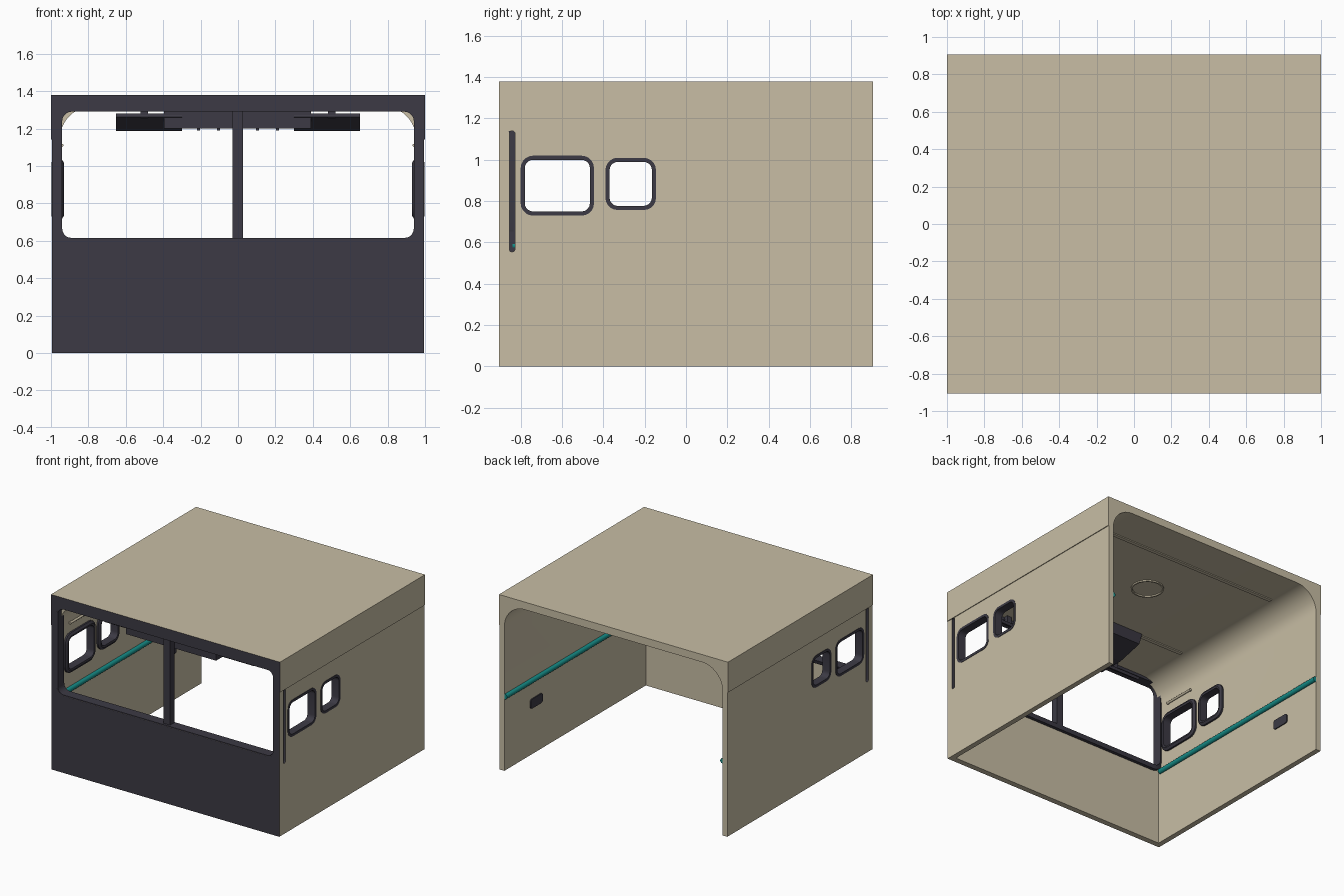
import bpy, bmesh, math
from mathutils import Vector

if "Cube" in bpy.data.objects:
    bpy.data.objects.remove(bpy.data.objects["Cube"])


def material(name, color):
    m = bpy.data.materials.new(name)
    m.diffuse_color = (*color, 1)
    m.use_nodes = True
    m.node_tree.nodes["Principled BSDF"].inputs["Base Color"].default_value = m.diffuse_color
    return m


BEIGE = material("beige paint", (0.58, 0.515, 0.375))
DARK = material("dark trim", (0.045, 0.042, 0.058))
TEAL = material("teal rail paint", (0.008, 0.27, 0.25))


def finish(name, bm, mats, smooth=True):
    bmesh.ops.recalc_face_normals(bm, faces=bm.faces)
    me = bpy.data.meshes.new(name)
    bm.to_mesh(me)
    bm.free()
    for m in mats:
        me.materials.append(m)
    ob = bpy.data.objects.new(name, me)
    bpy.context.collection.objects.link(ob)
    if smooth:
        shade(ob)
    return ob


def activate(ob):
    bpy.ops.object.select_all(action='DESELECT')
    ob.select_set(True)
    bpy.context.view_layer.objects.active = ob


def shade(ob):
    activate(ob)
    bpy.ops.object.shade_smooth_by_angle(angle=math.radians(30))


def place(axis, u, v, d):
    """Point from 2D profile coordinates (u, v) at depth d along the axis."""
    return {'x': (d, u, v), 'y': (u, d, v), 'z': (u, v, d)}[axis]


def prism(name, pts, axis, d0, d1, mats, smooth=True):
    bm = bmesh.new()
    a, b = ([bm.verts.new(place(axis, u, v, d)) for u, v in pts] for d in (d0, d1))
    bm.faces.new(a)
    bm.faces.new(b)
    n = len(pts)
    for i in range(n):
        bm.faces.new((a[i], a[(i + 1) % n], b[(i + 1) % n], b[i]))
    return finish(name, bm, mats, smooth)


def box(name, x0, x1, y0, y1, z0, z1, mat):
    return prism(name, [(x0, z0), (x1, z0), (x1, z1), (x0, z1)], 'y', y0, y1, [mat], False)


def rounded(u0, u1, v0, v1, r, grow=0.0, seg=5):
    u0, u1, v0, v1, r = u0 - grow, u1 + grow, v0 - grow, v1 + grow, max(r + grow, 0.005)
    pts = []
    for k, (cu, cv) in enumerate([(u1 - r, v1 - r), (u0 + r, v1 - r), (u0 + r, v0 + r), (u1 - r, v0 + r)]):
        for i in range(seg + 1):
            t = math.pi / 2 * (k + i / seg)
            pts.append((cu + r * math.cos(t), cv + r * math.sin(t)))
    return pts


def ring(name, rect, r, axis, section, mat):
    """Frame swept round a rounded rectangle; section = closed list of (grow, depth)."""
    bm = bmesh.new()
    loops = [[bm.verts.new(place(axis, u, v, d)) for u, v in rounded(*rect, r, g)] for g, d in section]
    for a, b in zip(loops, loops[1:] + loops[:1]):
        n = len(a)
        for i in range(n):
            bm.faces.new((a[i], a[(i + 1) % n], b[(i + 1) % n], b[i]))
    return finish(name, bm, [mat])


def rod(name, x, z, y0, y1, r, mat):
    pts = [(x + r * math.cos(i * math.pi / 8), z + r * math.sin(i * math.pi / 8)) for i in range(16)]
    return prism(name, pts, 'y', y0, y1, [mat])


def cut(ob, cutter):
    activate(ob)
    mod = ob.modifiers.new("cut", 'BOOLEAN')
    mod.operation, mod.solver, mod.object = 'DIFFERENCE', 'EXACT', cutter
    bpy.ops.object.modifier_apply(modifier=mod.name)
    bpy.data.objects.remove(cutter)


W, LOW, INNER, H, CEIL, SEAM = 1.0, 0.994, 0.953, 1.38, 1.32, 1.14
FRONT, BACK, PANEL = -0.905, 0.905, -0.86
outer = [(-LOW, 0), (-LOW, SEAM), (-W, SEAM), (-W, H), (W, H), (W, SEAM), (LOW, SEAM), (LOW, 0)]

# Roof and side walls: one arch profile with rounded inner ceiling corners
R = 0.18
arch = [(INNER, 0)]
for cx, start in ((INNER - R, 0), (R - INNER, math.pi / 2)):
    for i in range(13):
        t = start + math.pi / 2 * i / 12
        arch.append((cx + R * math.cos(t), CEIL - R + R * math.sin(t)))
arch.append((-INNER, 0))
shell = prism("cab_shell", outer + arch, 'y', PANEL, BACK, [BEIGE, DARK], False)

# Side window openings and recessed door-edge slots
windows = {"large": (-0.80, -0.445, 0.73, 1.02), "small": (-0.39, -0.145, 0.757, 1.01)}
for rect in windows.values():
    cut(shell, prism("cutter", rounded(*rect, 0.06, -0.004), 'x', -1.2, 1.2, [BEIGE], False))
for s in (-1, 1):
    slot = rounded(-0.855, -0.828, 0.555, SEAM, 0.012)
    cut(shell, prism("cutter", slot, 'x', s * 0.968, s * 1.2, [BEIGE], False))
for p in shell.data.polygons:
    c = p.center
    p.material_index = int(abs(c.y + 0.8415) < 0.02 and 0.55 < c.z < 1.145 and 0.96 < abs(c.x) < 0.998)
shade(shell)

# Front panel: dark outside, beige inside
glass = (-0.94, 0.94, 0.615, 1.29)
panel = prism("front_panel", outer, 'y', FRONT, PANEL, [BEIGE, DARK], False)
cut(panel, prism("cutter", rounded(*glass, 0.05, 0.008), 'y', -1.2, -0.5, [BEIGE], False))
for p in panel.data.polygons:
    p.material_index = int(p.normal.y < -0.9)

# Windscreen frame with inner lip, and centre post
ring("windscreen_frame", glass, 0.05, 'y',
     [(0, -0.904), (0.012, -0.904), (0.012, -0.862), (0.03, -0.862), (0.03, -0.835), (0, -0.825)], DARK)
box("windscreen_post", -0.03, 0.027, -0.885, -0.83, 0.6, 1.3, DARK)

for s, side in ((-1, "left"), (1, "right")):
    # Side window frames with a bevelled inner flange
    for size, rect in windows.items():
        section = [(0, 0.997), (-0.02, 0.997), (-0.02, 0.932), (-0.006, 0.929),
                   (0.012, 0.94), (0.012, 0.956), (0, 0.956)]
        ring(f"{size}_window_frame_{side}", rect, 0.06, 'x', [(g, s * d) for g, d in section], DARK)
    # Teal rail, small switch plate and grab bar on the inner wall
    rod(f"wall_rail_{side}", s * 0.95, 0.585, -0.84, BACK - 0.003, 0.02, TEAL)
    prism(f"switch_plate_{side}", rounded(0.435, 0.585, 0.365, 0.44, 0.02), 'x',
          s * 0.945, s * 0.956, [DARK])
    rod(f"grab_bar_{side}", s * 0.942, 1.11, -0.75, -0.49, 0.009, BEIGE)
    for y in (-0.75, -0.505):
        x0, x1 = sorted((s * 0.942, s * 0.96))
        box(f"grab_bar_mount_{side}", x0, x1, y, y + 0.015, 1.103, 1.117, BEIGE)
    # Sun visor: tilted slab
    x0, x1 = sorted((s * 0.30, s * 0.653))
    prism(f"sun_visor_{side}", [(-0.835, 1.262), (-0.825, 1.28), (-0.715, 1.205), (-0.725, 1.186)],
          'x', x0, x1, [DARK], False)
    box(f"visor_hinge_{side}", s * 0.5 - 0.02, s * 0.5 + 0.02, -0.83, -0.80, 1.255, 1.325, DARK)

# Overhead console, sloping up to the ceiling at the back
prism("overhead_console", [(-0.83, 1.20), (-0.62, 1.20), (-0.41, 1.25), (-0.38, 1.325), (-0.83, 1.325)],
      'x', -0.395, 0.39, [DARK], False)
for x in (-0.21, -0.105, 0.105, 0.21):
    box("console_knob", x - 0.008, x + 0.008, -0.80, -0.78, 1.19, 1.205, DARK)

# Ceiling ribs and round hatch ring
for y in (-0.41, 0.59):
    box("ceiling_rib", -0.79, 0.79, y - 0.015, y + 0.015, CEIL - 0.008, CEIL + 0.005, BEIGE)
ring("ceiling_hatch_ring", (-0.12, 0.12, 0.03, 0.27), 0.1199, 'z',
     [(0, CEIL + 0.004), (0, CEIL - 0.01), (-0.012, CEIL - 0.01), (-0.012, CEIL + 0.004)], BEIGE)
